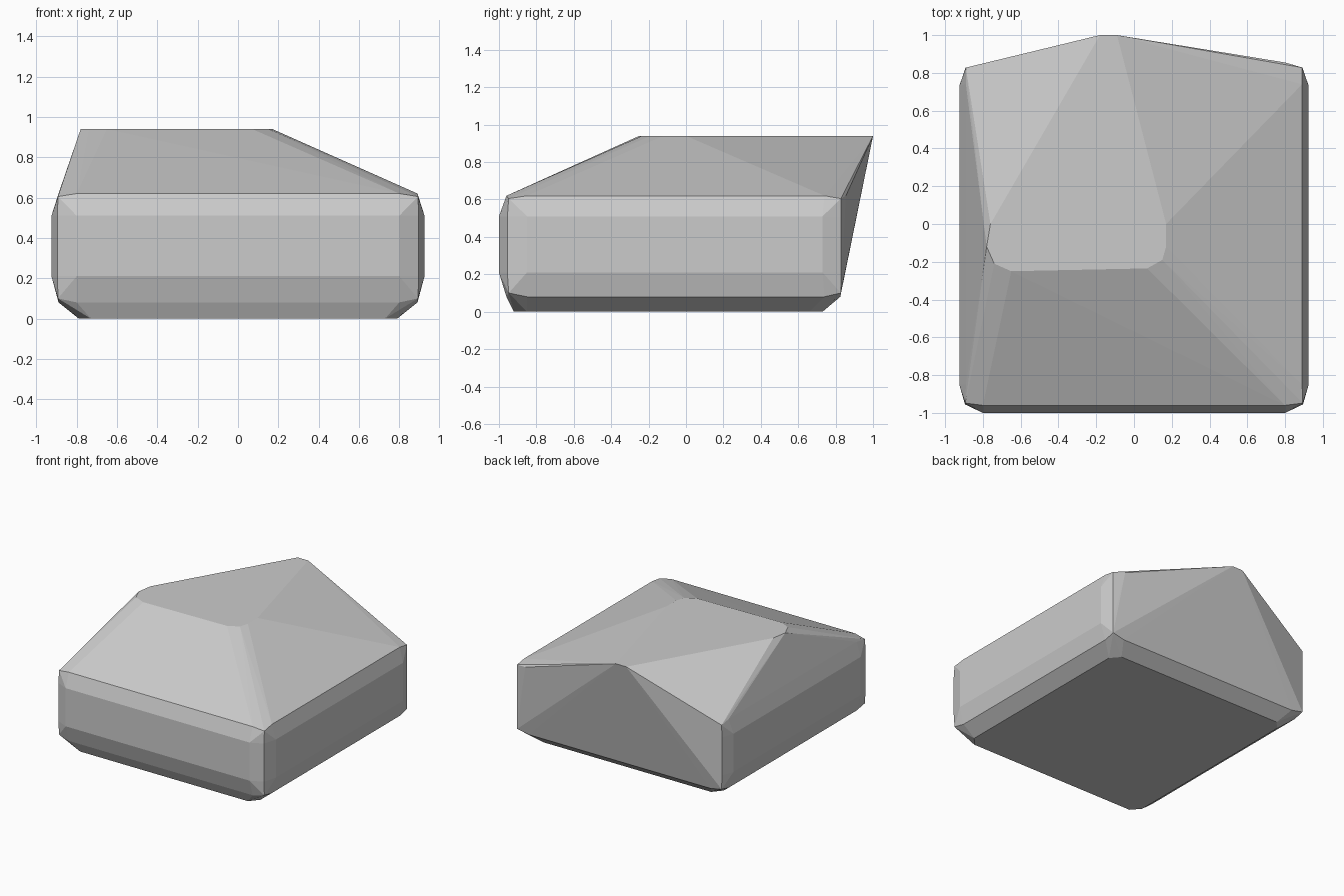
import bpy, bmesh

if "Cube" in bpy.data.objects:
    bpy.data.objects.remove(bpy.data.objects["Cube"])

bm = bmesh.new()


def add(points):
    for p in points:
        bm.verts.new(p)


# Rounded block corners, mirrored left to right
for sx in (-1, 1):
    # front corner columns and back corner columns
    for z in (0.21, 0.51):
        add([(sx * 0.925, -0.85, z), (sx * 0.895, -0.955, z), (sx * 0.8, -1.0, z),
             (sx * 0.925, 0.73, z), (sx * 0.892, 0.828, z)])
    # upper and lower rims
    for rim, corner in ((0.62, 0.605), (0.08, 0.1)):
        add([(sx * 0.8, -0.96, rim), (sx * 0.89, -0.85, rim),
             (sx * 0.893, -0.948, corner),
             (sx * 0.89, 0.74, rim), (sx * 0.89, 0.828, corner)])
    add([(sx * 0.79, 0.825, 0.08)])
    # flat underside
    add([(sx * 0.73, -0.92, 0), (sx * 0.79, -0.85, 0),
         (sx * 0.79, 0.66, 0), (sx * 0.73, 0.73, 0)])
add([(0.8, 0.855, 0.62)])

# Flat crown outline with a pointed overhang at the back
crown = [(-0.76, 0.0), (-0.78, -0.12), (-0.74, -0.21), (-0.65, -0.25),
         (0.07, -0.235), (0.15, -0.19), (0.17, -0.12), (0.17, 0.0),
         (-0.09, 1.0), (-0.18, 1.0)]
add([(x, y, 0.94) for x, y in crown])

# Wrap the faceted skin around the outline points
bmesh.ops.convex_hull(bm, input=bm.verts[:])
loose = [v for v in bm.verts if not v.link_faces]
bmesh.ops.delete(bm, geom=loose, context='VERTS')
bmesh.ops.recalc_face_normals(bm, faces=bm.faces[:])
bmesh.ops.dissolve_limit(bm, angle_limit=0.01, verts=bm.verts[:], edges=bm.edges[:])

mesh = bpy.data.meshes.new("faceted_stone")
bm.to_mesh(mesh)
bm.free()
stone = bpy.data.objects.new("faceted_stone", mesh)
bpy.context.collection.objects.link(stone)
